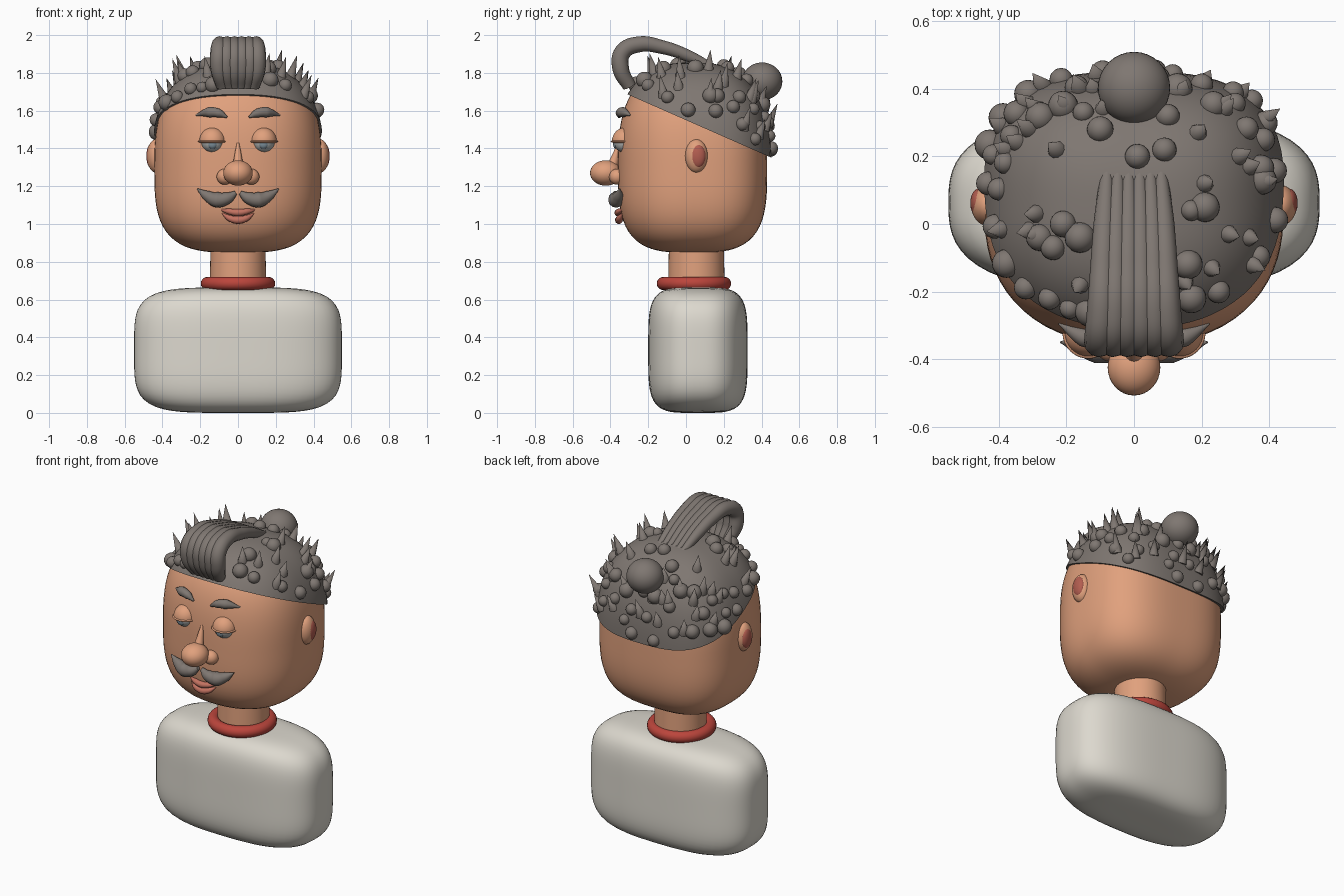
import bpy, bmesh, math, random
from mathutils import Vector, Matrix

random.seed(7)
old = bpy.data.objects.get("Cube")
if old:
    bpy.data.objects.remove(old, do_unlink=True)


def material(name, rgb):
    m = bpy.data.materials.new(name)
    m.use_nodes = True
    m.diffuse_color = (*rgb, 1)
    bsdf = m.node_tree.nodes["Principled BSDF"]
    bsdf.inputs["Base Color"].default_value = (*rgb, 1)
    bsdf.inputs["Roughness"].default_value = 0.8
    return m


SKIN = material("skin", (0.75, 0.355, 0.205))
HAIR = material("grey hair", (0.212, 0.185, 0.167))
SHIRT = material("off white cloth", (0.72, 0.69, 0.62))
RED = material("red collar", (0.5, 0.06, 0.045))
LIP = material("lip pink", (0.55, 0.17, 0.12))
EAR_RED = material("inner ear red", (0.45, 0.11, 0.08))
EYE = material("eye grey", (0.47, 0.48, 0.47))
IRIS = material("iris blue grey", (0.2, 0.27, 0.32))


def activate(ob):
    bpy.ops.object.select_all(action='DESELECT')
    ob.select_set(True)
    bpy.context.view_layer.objects.active = ob


def finish(name, bm, mat, angle=60):
    me = bpy.data.meshes.new(name)
    bm.to_mesh(me)
    bm.free()
    ob = bpy.data.objects.new(name, me)
    bpy.context.collection.objects.link(ob)
    me.materials.append(mat)
    activate(ob)
    bpy.ops.object.shade_smooth_by_angle(angle=math.radians(angle))
    return ob


class Rounded:
    """Rounded block whose squareness differs front/back and bottom/top."""

    def __init__(self, centre, size, depth_below, front, back, low, high):
        self.c, self.s, self.below = Vector(centre), Vector(size), depth_below
        self.front, self.back, self.low, self.high = front, back, low, high

    def flat(self, d):
        q = self.front if d.y < 0 else self.back
        return (abs(d.x) ** q + abs(d.y) ** q) ** (1 / q)

    def point(self, d):
        p = self.low if d.z < 0 else self.high
        k = (self.flat(d) ** p + abs(d.z) ** p) ** (1 / p)
        height = self.below if d.z < 0 else self.s.z
        return self.c + Vector((d.x * self.s.x, d.y * self.s.y, d.z * height)) / k

    def above(self, x, y):
        d = Vector(((x - self.c.x) / self.s.x, (y - self.c.y) / self.s.y, 0))
        d.z = max(0, 1 - self.flat(d) ** self.high) ** (1 / self.high)
        return self.point(d)

    def mesh(self):
        bm = bmesh.new()
        bmesh.ops.create_uvsphere(bm, u_segments=72, v_segments=48, radius=1)
        for v in bm.verts:
            v.co = self.point(v.co)
        return bm


def cut_below(bm, co, normal):
    geom = bm.verts[:] + bm.edges[:] + bm.faces[:]
    bmesh.ops.bisect_plane(bm, geom=geom, plane_co=co, plane_no=normal, clear_inner=True)
    bmesh.ops.holes_fill(bm, edges=[e for e in bm.edges if e.is_boundary], sides=0)


def ball(name, centre, size, mat, keep_above=None):
    bm = bmesh.new()
    bmesh.ops.create_uvsphere(bm, u_segments=32, v_segments=20, radius=1,
                              matrix=Matrix.Translation(centre) @ Matrix.Diagonal((*size, 1)))
    if keep_above is not None:
        cut_below(bm, (0, 0, keep_above), (0, 0, 1))
    return finish(name, bm, mat)


def tube(name, points, radii, mat):
    cu = bpy.data.curves.new(name, 'CURVE')
    cu.dimensions = '3D'
    cu.bevel_depth, cu.bevel_resolution, cu.resolution_u = 1, 4, 8
    cu.use_fill_caps = True
    sp = cu.splines.new('BEZIER')
    sp.bezier_points.add(len(points) - 1)
    for bp, co, r in zip(sp.bezier_points, points, radii):
        bp.co, bp.radius = co, r
        bp.handle_left_type = bp.handle_right_type = 'AUTO'
    ob = bpy.data.objects.new(name, cu)
    bpy.context.collection.objects.link(ob)
    cu.materials.append(mat)
    activate(ob)
    bpy.ops.object.convert(target='MESH')
    bpy.ops.object.shade_smooth_by_angle(angle=math.radians(60))


# Torso, neck and collar
finish("torso", Rounded((0, 0.063, 0.332), (0.55, 0.263, 0.332), 0.332, 2.8, 2.8, 4.4, 4.4).mesh(),
       SHIRT)
bm = bmesh.new()
bmesh.ops.create_cone(bm, cap_ends=True, segments=48, radius1=0.15, radius2=0.145, depth=0.3,
                      matrix=Matrix.Translation((0, 0.055, 0.77)))
finish("neck", bm, SKIN)
bpy.ops.mesh.primitive_torus_add(location=(0, 0.042, 0.685), major_radius=0.162,
                                 minor_radius=0.035, major_segments=56, minor_segments=16)
collar = bpy.context.object
collar.name = "collar"
collar.data.materials.append(RED)
bpy.ops.object.shade_smooth_by_angle(angle=math.radians(60))

# Head and tilted hair cap
finish("head", Rounded((0, 0.035, 1.3), (0.443, 0.395, 0.53), 0.452, 2.3, 2.9, 3.3, 2.8).mesh(),
       SKIN)
cap = Rounded((0, 0.035, 1.3), (0.458, 0.417, 0.555), 0.45, 2.3, 2.9, 4, 2.6)
rim, rim_normal = Vector((0, 0, 1.55)), Vector((0, 0.44, 1)).normalized()
bm = cap.mesh()
cut_below(bm, rim, rim_normal)
finish("hair_cap", bm, HAIR, 40)


# Random spots on the steep sides of the cap
def scatter(count, margin, gap):
    found = []
    for _ in range(6000):
        d = Vector((random.gauss(0, 1), random.gauss(0, 1), random.gauss(0.3, 0.6))).normalized()
        p = cap.point(d)
        steep = math.hypot(p.x / 0.46, (p.y - 0.035) / 0.42) > 0.85
        clear = (p - rim).dot(rim_normal) > margin
        if steep and clear and all((p - o).length > gap for o in found):
            found.append(p)
        if len(found) == count:
            break
    return found


# Curls: spots on the crown seen in plan, then the sides
curl_spots = [(-.15, .33), (-.21, .35), (-.1, .28), (.1, .32), (.01, .2), (.09, .22), (.17, .04),
              (.21, .05), (-.21, 0), (-.16, -.04), (-.24, -.07), (-.28, -.04), (-.25, -.22),
              (-.19, -.25), (-.13, -.26), (.16, -.12), (.25, -.2), (.17, -.22), (.38, .13)]
curls = bmesh.new()
for p in [cap.above(*s) for s in curl_spots] + scatter(36, 0.035, 0.075):
    r = random.uniform(0.03, 0.046)
    bmesh.ops.create_uvsphere(curls, u_segments=20, v_segments=12, radius=r,
                              matrix=Matrix.Translation(p))
finish("curls", curls, HAIR)

# Spikes, leaning outward
spike_spots = [(-.12, .4), (-.29, .34), (-.38, .22), (-.31, .28), (-.23, .22), (.26, .35),
               (.19, .27), (.31, .2), (.21, .12), (.34, .17), (-.29, .03), (-.29, -.03),
               (.28, -.03), (.34, -.04), (.35, -.12), (.23, -.13), (-.31, -.02), (-.09, .34),
               (.15, -.17), (-.16, -.18)]
spikes = bmesh.new()
for p in [cap.above(*s) for s in spike_spots] + scatter(16, 0.08, 0.1):
    lean = Vector((p.x, p.y - 0.035, 0)) * 1.1 + Vector((0, 0, 1))
    h = random.uniform(0.1, 0.14)
    turn = lean.to_track_quat('Z', 'Y').to_matrix().to_4x4()
    place = Matrix.Translation(p) @ turn @ Matrix.Translation((0, 0, h / 2 - 0.015))
    bmesh.ops.create_cone(spikes, cap_ends=True, segments=10, radius1=0.03, radius2=0,
                          depth=h, matrix=place)
finish("hair_spikes", spikes, HAIR)

ball("hair_bun", (0, 0.403, 1.755), (0.107, 0.107, 0.1), HAIR)

# Swept quiff made of side by side strands: (y, z, half width, radius)
quiff = [(0.15, 1.825, 0.08, 0.02), (0.0, 1.895, 0.088, 0.032), (-0.12, 1.935, 0.093, 0.036),
         (-0.25, 1.951, 0.097, 0.042), (-0.335, 1.91, 0.102, 0.045),
         (-0.345, 1.82, 0.102, 0.044), (-0.3, 1.73, 0.08, 0.036)]
for i in range(6):
    t = i / 2.5 - 1
    tube(f"quiff_strand_{i + 1}", [(t * w, y, z) for y, z, w, r in quiff],
         [r for y, z, w, r in quiff], HAIR)

# Paired features
for side, s in (("left", 1), ("right", -1)):
    ball(f"{side}_ear", (s * 0.435, 0.055, 1.36), (0.047, 0.06, 0.088), SKIN)
    ball(f"{side}_inner_ear", (s * 0.461, 0.062, 1.36), (0.024, 0.042, 0.062), EAR_RED)

    ball(f"{side}_eyeball", (s * 0.135, -0.322, 1.437), (0.06, 0.062, 0.06), EYE)
    ball(f"{side}_iris", (s * 0.135, -0.372, 1.423), (0.024, 0.014, 0.024), IRIS)
    ball(f"{side}_eyelid", (s * 0.135, -0.322, 1.437), (0.07, 0.07, 0.074), SKIN, 1.437)
    ball(f"{side}_eyelid_rim", (s * 0.135, -0.322, 1.437), (0.077, 0.077, 0.013), SKIN)

    tube(f"{side}_eyebrow", [(s * 0.058, -0.355, 1.565), (s * 0.1, -0.35, 1.586),
                             (s * 0.15, -0.335, 1.592), (s * 0.222, -0.295, 1.576)],
         [0.005, 0.023, 0.028, 0.004], HAIR)
    tube(f"{side}_moustache", [(s * 0.012, -0.375, 1.165), (s * 0.055, -0.378, 1.138),
                               (s * 0.11, -0.37, 1.128), (s * 0.165, -0.358, 1.15),
                               (s * 0.217, -0.35, 1.187)],
         [0.012, 0.032, 0.042, 0.028, 0.003], HAIR)
    ball(f"{side}_nostril", (s * 0.07, -0.365, 1.25), (0.043, 0.042, 0.042), SKIN)

# Nose
ball("nose_tip", (0, -0.425, 1.27), (0.078, 0.083, 0.067), SKIN)
tube("nose_bridge", [(0, -0.355, 1.43), (0, -0.37, 1.37), (0, -0.395, 1.29)],
     [0.006, 0.018, 0.032], SKIN)

# Lips
tube("upper_lip", [(-0.097, -0.335, 1.077), (-0.045, -0.355, 1.066), (0, -0.36, 1.06),
                   (0.045, -0.355, 1.066), (0.097, -0.335, 1.077)],
     [0.003, 0.016, 0.019, 0.016, 0.003], LIP)
tube("lower_lip", [(-0.085, -0.335, 1.058), (-0.045, -0.352, 1.031), (0, -0.355, 1.021),
                   (0.045, -0.352, 1.031), (0.085, -0.335, 1.058)],
     [0.003, 0.017, 0.021, 0.017, 0.003], LIP)
